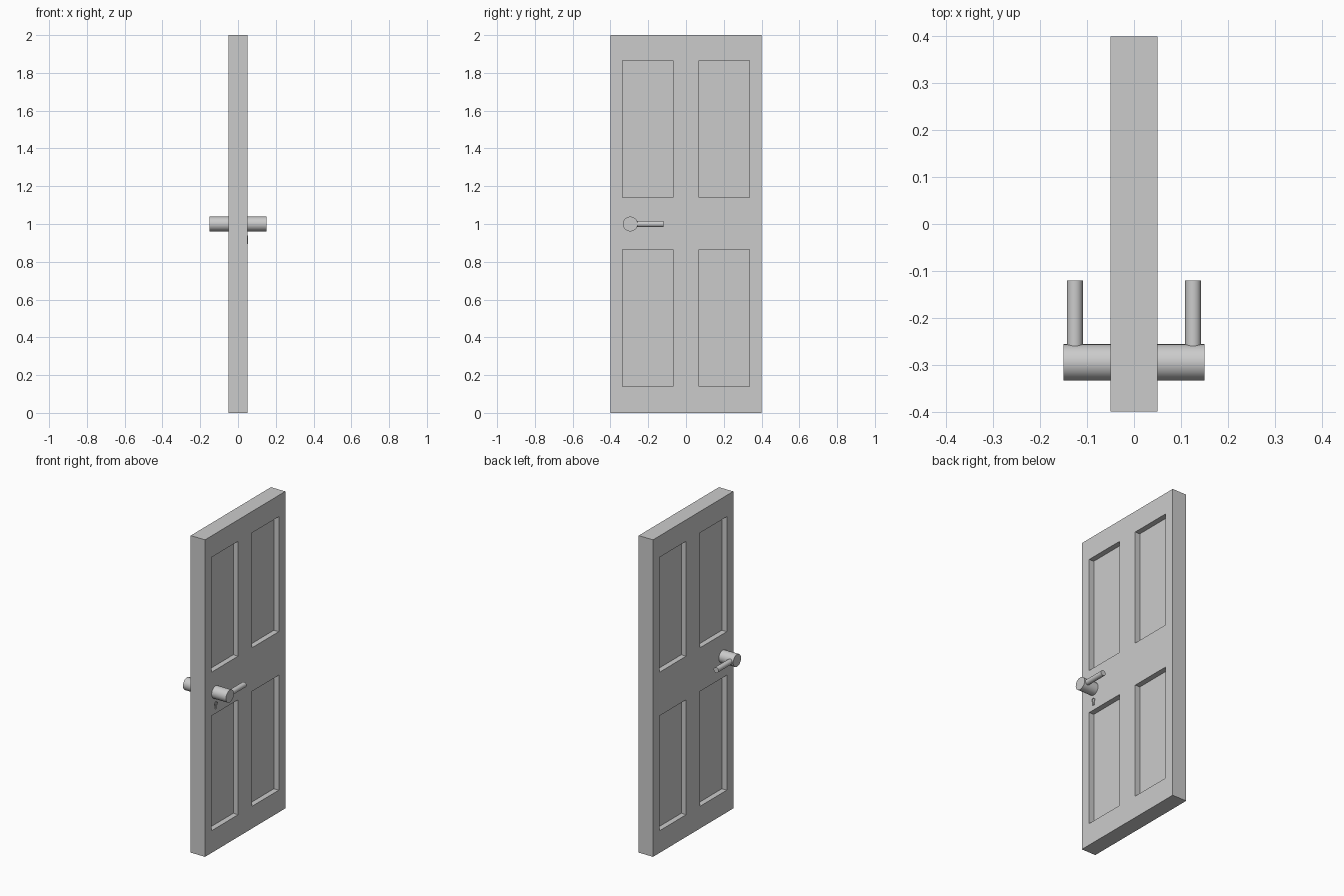
import bpy, bmesh, math
from mathutils import Matrix, Vector

cube = bpy.data.objects.get("Cube")
if cube:
    bpy.data.objects.remove(cube, do_unlink=True)

# One plain grey for everything
grey = bpy.data.materials.new("light_grey")
grey.use_nodes = True
grey.diffuse_color = (0.6, 0.6, 0.6, 1)
grey.node_tree.nodes["Principled BSDF"].inputs["Base Color"].default_value = (0.6, 0.6, 0.6, 1)

HALF_T = 0.05        # half the door thickness
HANDLE_Y = -0.295
HANDLE_Z = 1.0


def make_object(name, bm, smooth=False):
    bmesh.ops.recalc_face_normals(bm, faces=bm.faces)
    mesh = bpy.data.meshes.new(name)
    bm.to_mesh(mesh)
    bm.free()
    mesh.materials.append(grey)
    obj = bpy.data.objects.new(name, mesh)
    bpy.context.collection.objects.link(obj)
    if smooth:
        bpy.ops.object.select_all(action='DESELECT')
        obj.select_set(True)
        bpy.context.view_layer.objects.active = obj
        bpy.ops.object.shade_smooth_by_angle(angle=math.radians(40))
    return obj


def rod(name, start, end, radius):
    """Capped cylinder between two points."""
    start, end = Vector(start), Vector(end)
    axis = end - start
    turn = axis.to_track_quat('Z', 'Y').to_matrix().to_4x4()
    bm = bmesh.new()
    bmesh.ops.create_cone(bm, cap_ends=True, segments=32, radius1=radius,
                          radius2=radius, depth=axis.length,
                          matrix=Matrix.Translation((start + end) / 2) @ turn)
    return make_object(name, bm, smooth=True)


# Door slab: cut along the panel borders, then sink the panels on both sides
columns = [(-0.335, -0.07), (0.07, 0.335)]
rows = [(0.14, 0.865), (1.14, 1.865)]
bm = bmesh.new()
bmesh.ops.create_cube(bm, size=1, matrix=Matrix.Translation((0, 0, 1))
                      @ Matrix.Diagonal((2 * HALF_T, 0.8, 2, 1)))
for axis, spans in ((Vector((0, 1, 0)), columns), (Vector((0, 0, 1)), rows)):
    for span in spans:
        for value in span:
            bmesh.ops.bisect_plane(bm, geom=bm.verts[:] + bm.edges[:] + bm.faces[:],
                                   plane_co=axis * value, plane_no=axis)
bm.normal_update()


def is_panel(face):
    c = face.calc_center_median()
    return (abs(face.normal.x) > 0.9
            and any(a < c.y < b for a, b in columns)
            and any(a < c.z < b for a, b in rows))


panels = [f for f in bm.faces if is_panel(f)]
for face in bmesh.ops.extrude_discrete_faces(bm, faces=panels)["faces"]:
    inward = -math.copysign(0.034, face.calc_center_median().x)
    bmesh.ops.translate(bm, verts=face.verts, vec=(inward, 0, 0))
make_object("door_slab", bm)

# Handles: a round spindle and a lever on each side
for side, sign in (("left", 1), ("right", -1)):
    rod(side + "_handle_spindle", (sign * (HALF_T - 0.01), HANDLE_Y, HANDLE_Z),
        (sign * 0.15, HANDLE_Y, HANDLE_Z), 0.039)
    rod(side + "_handle_lever", (sign * 0.126, HANDLE_Y + 0.02, HANDLE_Z),
        (sign * 0.126, -0.12, HANDLE_Z), 0.017)

# Keyhole rim under the left handle: round top with a straight slot below
bm = bmesh.new()
arc = [math.radians(-60 + 300 * i / 16) for i in range(17)]
outline = [(0.012 * math.cos(a), 0.928 + 0.012 * math.sin(a)) for a in arc]
outline += [(-0.006, 0.895), (0.006, 0.895)]
ring = [bm.verts.new((HALF_T - 0.002, HANDLE_Y + y, z)) for y, z in outline]
edges = [bm.edges.new((v, ring[(i + 1) % len(ring)])) for i, v in enumerate(ring)]
wall = bmesh.ops.extrude_edge_only(bm, edges=edges)["geom"]
bmesh.ops.translate(bm, verts=[g for g in wall if isinstance(g, bmesh.types.BMVert)],
                    vec=(0.006, 0, 0))
make_object("keyhole_rim", bm, smooth=True)
